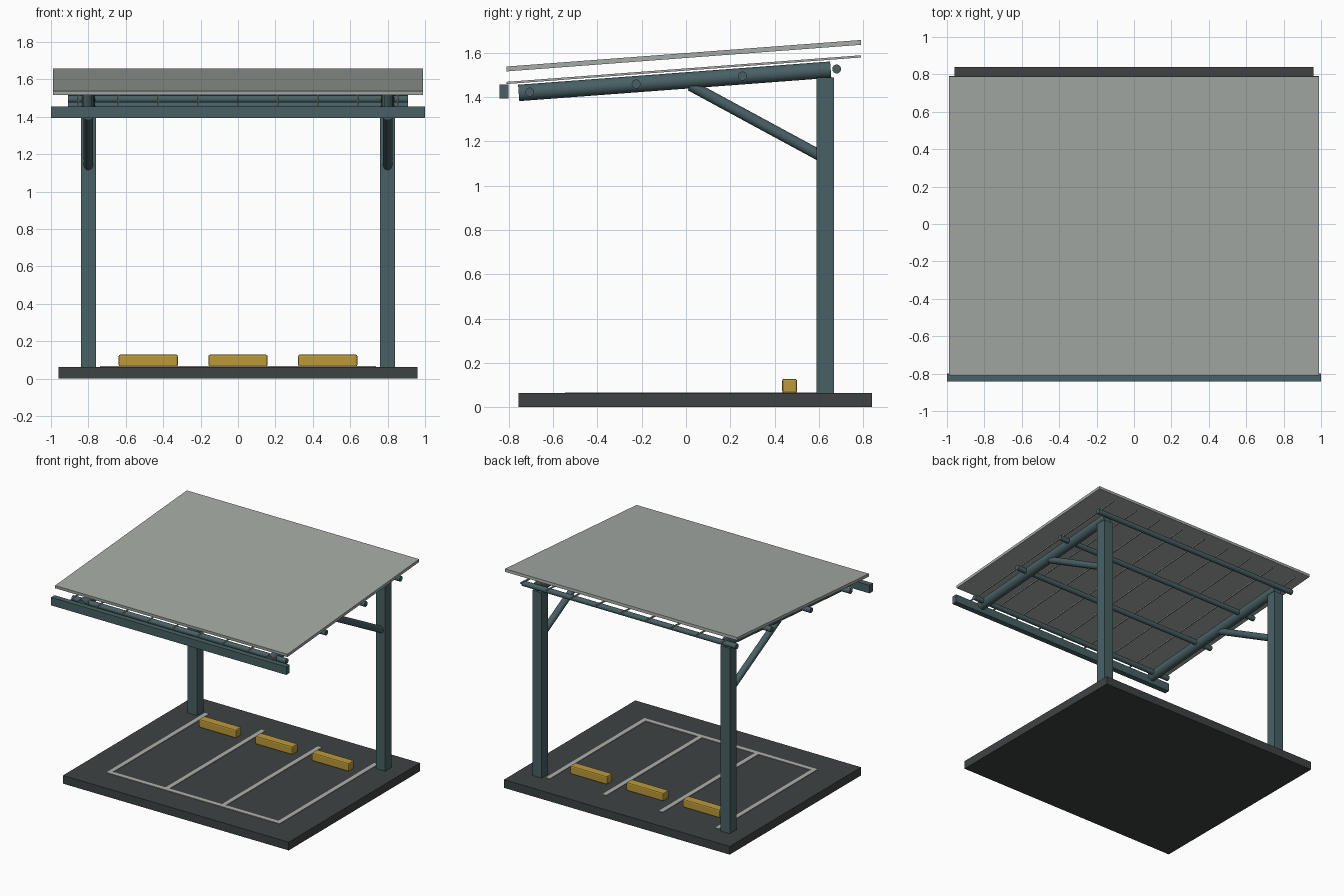
import bpy
import bmesh
import math
from mathutils import Vector

if "Cube" in bpy.data.objects:
    bpy.data.objects.remove(bpy.data.objects["Cube"])

SLOPE = 0.075                     # roof rise per unit of depth
PITCH = math.atan(SLOPE)


def material(name, rgb):
    m = bpy.data.materials.new(name)
    m.diffuse_color = (*rgb, 1)
    m.use_nodes = True
    m.node_tree.nodes["Principled BSDF"].inputs["Base Color"].default_value = m.diffuse_color
    return m


ASPHALT = material("dark_asphalt", (0.048, 0.055, 0.055))
STEEL = material("blue_grey_steel", (0.066, 0.118, 0.128))
SHEET = material("pale_grey_sheet", (0.37, 0.405, 0.375))
PAINT = material("line_paint", (0.42, 0.44, 0.41))
YELLOW = material("yellow_rubber", (0.50, 0.32, 0.04))


def finish(name, bm, mat):
    mesh = bpy.data.meshes.new(name)
    bm.to_mesh(mesh)
    bm.free()
    mesh.materials.append(mat)
    ob = bpy.data.objects.new(name, mesh)
    bpy.context.collection.objects.link(ob)
    return ob


def box(name, x, y, z, mat, bevel=0.0):
    """Box from (min, max) ranges on each axis."""
    bm = bmesh.new()
    bmesh.ops.create_cube(bm, size=1)
    size = Vector([r[1] - r[0] for r in (x, y, z)])
    for v in bm.verts:
        v.co = v.co * size
    if bevel:
        bmesh.ops.bevel(bm, geom=bm.edges[:], offset=bevel, segments=2,
                        affect='EDGES', profile=0.5)
    ob = finish(name, bm, mat)
    ob.location = [sum(r) / 2 for r in (x, y, z)]
    return ob


def sloped_box(name, x, thick, z_mid, mat):
    """Thin slab tilted with the roof; z_mid is its centre height."""
    length = 1.6 / math.cos(PITCH)
    ob = box(name, x, (-length / 2, length / 2), (-thick / 2, thick / 2), mat)
    ob.location = ((x[0] + x[1]) / 2, -0.01, z_mid)
    ob.rotation_euler.x = PITCH
    return ob


def tube(name, a, b, radius, mat, sides=24):
    a, b = Vector(a), Vector(b)
    bm = bmesh.new()
    bmesh.ops.create_cone(bm, cap_ends=True, segments=sides, radius1=radius,
                          radius2=radius, depth=(b - a).length)
    for f in bm.faces:
        f.smooth = len(f.verts) == 4
    for e in bm.edges:
        e.smooth = all(f.smooth for f in e.link_faces)
    ob = finish(name, bm, mat)
    ob.location = (a + b) / 2
    ob.rotation_mode = 'QUATERNION'
    ob.rotation_quaternion = (b - a).to_track_quat('Z', 'Y')
    return ob


# Ground slab
box("ground_slab", (-0.96, 0.96), (-0.755, 0.84), (0, 0.063), ASPHALT)

# Painted bay lines
for x in (-0.72, -0.24, 0.24, 0.72):
    box("bay_line", (x - 0.017, x + 0.017), (-0.515, 0.65), (0.062, 0.067), PAINT)
box("front_line", (-0.737, 0.737), (-0.547, -0.513), (0.062, 0.067), PAINT)

# Wheel stops
for x in (-0.48, 0, 0.48):
    box("wheel_stop", (x - 0.158, x + 0.158), (0.434, 0.501), (0.064, 0.128),
        YELLOW, bevel=0.009)

# Posts, tilted beams and diagonal braces on both sides
for x in (-0.8, 0.8):
    box("post", (x - 0.04, x + 0.04), (0.589, 0.668), (0.06, 1.487), STEEL)
    tube("roof_beam", (x, -0.755, 1.418), (x, 0.653, 1.523), 0.037, STEEL)
    tube("brace", (x, 0.02, 1.452), (x, 0.62, 1.127), 0.025, STEEL)

# Cross purlins
for y in (-0.705, -0.225, 0.255, 0.68):
    z = 1.475 + SLOPE * y
    tube("purlin", (-0.91, y, z), (0.91, y, z), 0.02, STEEL)

# Front gutter
box("gutter", (-1, 1), (-0.842, -0.8), (1.393, 1.455), STEEL)

# Thin ribs below the roof, then the roof panel
for i in range(-4, 5):
    x = i * 0.2133
    sloped_box("roof_rib", (x - 0.004, x + 0.004), 0.01, 1.523, SHEET)
sloped_box("roof_panel", (-0.988, 0.988), 0.022, 1.586, SHEET)
